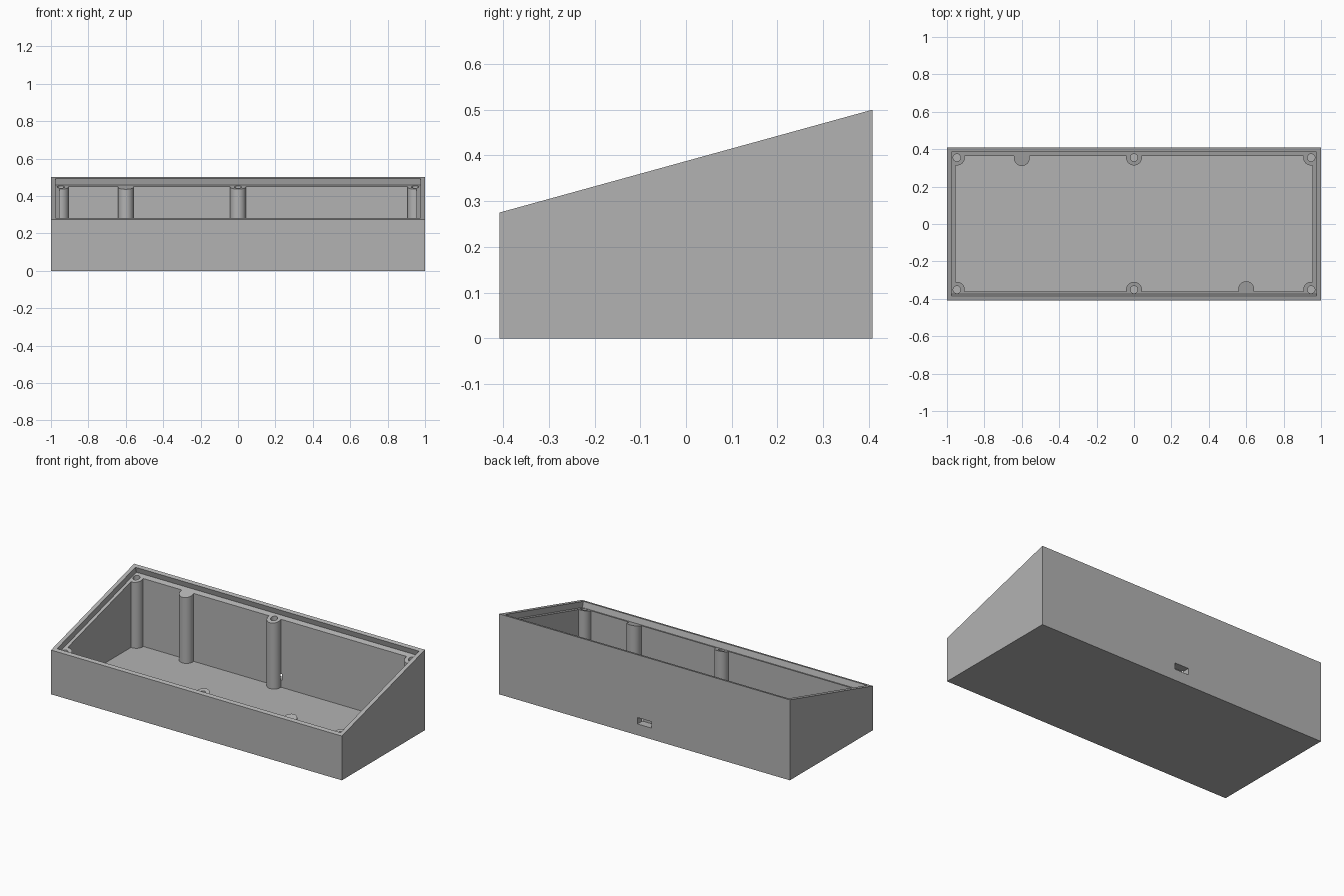
import bpy, bmesh, math
from mathutils import Matrix

if "Cube" in bpy.data.objects:
    bpy.data.objects.remove(bpy.data.objects["Cube"])

HALF_Y, FRONT_Z, BACK_Z = 0.408, 0.275, 0.50
FLOOR = 0.028
SLOPE = math.atan2(BACK_Z - FRONT_Z, 2 * HALF_Y)
MID_Z = (FRONT_Z + BACK_Z) / 2


def rim_z(y):
    return MID_Z + y * math.tan(SLOPE)


def finish(name, bm):
    bmesh.ops.recalc_face_normals(bm, faces=bm.faces[:])
    mesh = bpy.data.meshes.new(name)
    bm.to_mesh(mesh)
    bm.free()
    ob = bpy.data.objects.new(name, mesh)
    bpy.context.collection.objects.link(ob)
    return ob


def box(name, lo, hi, matrix=Matrix()):
    bm = bmesh.new()
    size = [b - a for a, b in zip(lo, hi)]
    mid = [(a + b) / 2 for a, b in zip(lo, hi)]
    bmesh.ops.create_cube(bm, size=1, matrix=matrix @ Matrix.Translation(mid)
                          @ Matrix.Diagonal((*size, 1)))
    return finish(name, bm)


def cylinders(name, items, radius, sides):
    """items: (x, y, bottom, top)"""
    bm = bmesh.new()
    for x, y, z0, z1 in items:
        bmesh.ops.create_cone(bm, cap_ends=True, segments=sides, radius1=radius,
                              radius2=radius, depth=z1 - z0,
                              matrix=Matrix.Translation((x, y, (z0 + z1) / 2)))
    return finish(name, bm)


def combine(body, tool, operation):
    mod = body.modifiers.new(operation, 'BOOLEAN')
    mod.operation, mod.object, mod.solver = operation, tool, 'EXACT'
    deps = bpy.context.evaluated_depsgraph_get()
    mesh = bpy.data.meshes.new_from_object(body.evaluated_get(deps))
    body.modifiers.clear()
    body.data = mesh
    bpy.data.objects.remove(tool)


# Wedge-shaped outer body: side profile extruded along x
bm = bmesh.new()
profile = [(-HALF_Y, 0), (HALF_Y, 0), (HALF_Y, BACK_Z), (-HALF_Y, FRONT_Z)]
face = bm.faces.new([bm.verts.new((-1, y, z)) for y, z in profile])
new = bmesh.ops.extrude_face_region(bm, geom=[face])['geom']
bmesh.ops.translate(bm, vec=(2, 0, 0),
                    verts=[v for v in new if isinstance(v, bmesh.types.BMVert)])
case = finish("enclosure_case", bm)

# Main cavity
combine(case, box("cavity", (-0.955, -0.36, FLOOR), (0.955, 0.363, 0.8)), 'DIFFERENCE')

# Screw posts at corners and middle, plus two solid support posts
screws = [(x, y) for x in (-0.947, 0, 0.947) for y in (-0.351, 0.355)]
supports = [(-0.6, 0.352), (0.6, -0.348)]
posts = [(x, y, 0.012, rim_z(y) - 0.02) for x, y in screws + supports]
combine(case, cylinders("posts", posts, 0.042, 40), 'UNION')

# Recess for the lid, square to the sloping rim; it also trims the posts
half = HALF_Y / math.cos(SLOPE) - 0.024
tilt = Matrix.Translation((0, 0, MID_Z)) @ Matrix.Rotation(SLOPE, 4, 'X')
combine(case, box("lid_recess", (-0.975, -half, -0.036), (0.975, half, 0.1), tilt),
        'DIFFERENCE')

# Blind screw holes
holes = [(x, y, rim_z(y) - 0.16, rim_z(y) + 0.05) for x, y in screws]
combine(case, cylinders("screw_holes", holes, 0.02, 24), 'DIFFERENCE')

# Cable slot through the back wall
combine(case, box("cable_slot", (-0.048, 0.36, 0.07), (0.048, 0.5, 0.11)), 'DIFFERENCE')

# Single grey finish
grey = bpy.data.materials.new("grey_plastic")
grey.diffuse_color = (0.45, 0.45, 0.45, 1)
grey.use_nodes = True
grey.node_tree.nodes["Principled BSDF"].inputs["Base Color"].default_value = grey.diffuse_color
case.data.materials.clear()
case.data.materials.append(grey)
for p in case.data.polygons:
    p.material_index = 0

bpy.context.view_layer.objects.active = case
case.select_set(True)
bpy.ops.object.shade_smooth_by_angle(angle=math.radians(30))
